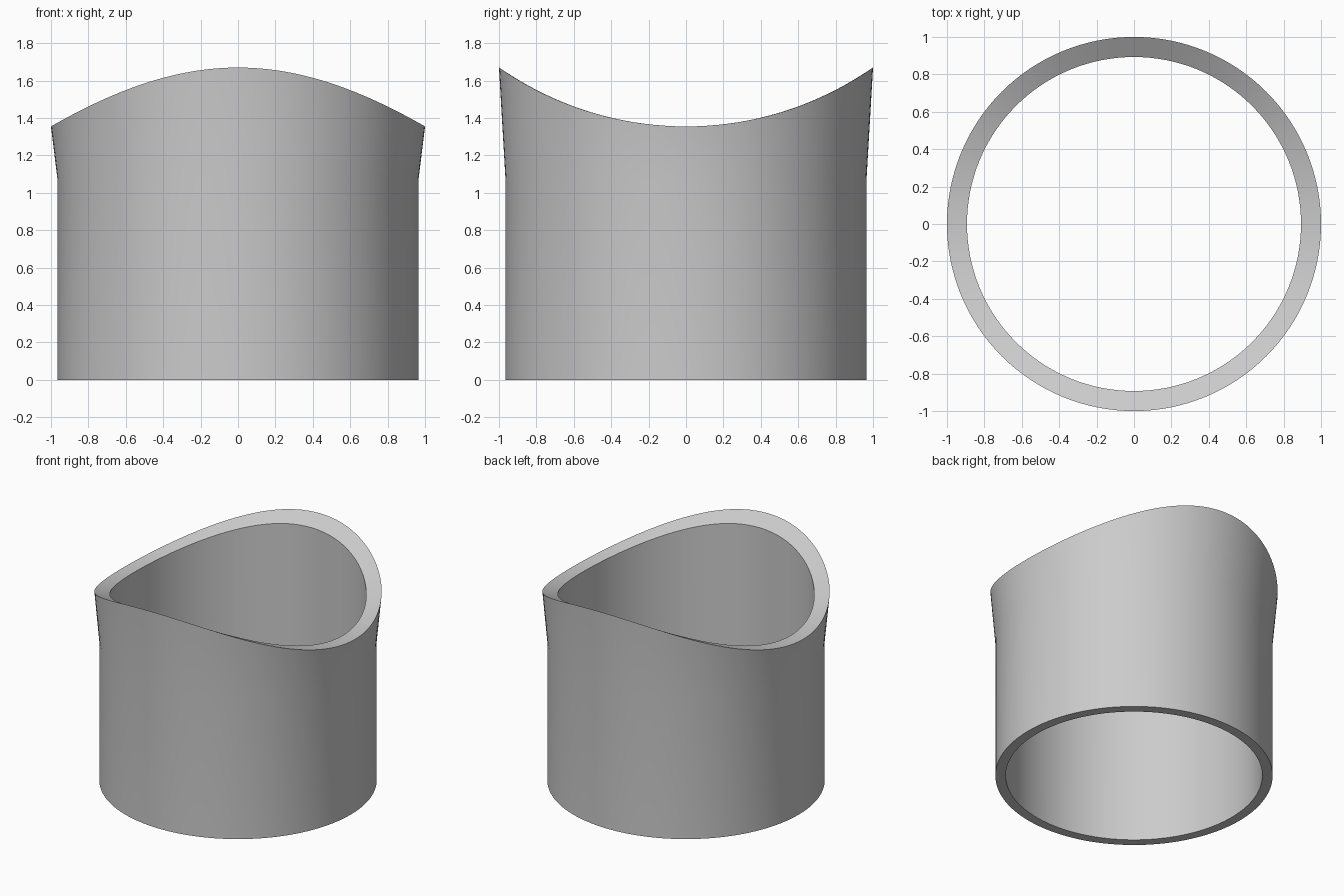
import bpy
import bmesh
import math

SEGMENTS = 128
OUTER, FLARE, INNER = 0.965, 1.0, 0.893
LOW, FLARE_START = 1.355, 1.07
SADDLE_RADIUS = 1.745

cube = bpy.data.objects.get("Cube")
if cube:
    bpy.data.objects.remove(cube, do_unlink=True)

# Plain grey material
grey = bpy.data.materials.new("light grey")
grey.use_nodes = True
colour = (0.6, 0.6, 0.6, 1)
grey.diffuse_color = colour
grey.node_tree.nodes["Principled BSDF"].inputs["Base Color"].default_value = colour


def saddle(y):
    """Height of the rim, hollowed by a cylinder lying along x."""
    return LOW + SADDLE_RADIUS - math.sqrt(SADDLE_RADIUS ** 2 - y ** 2)


def ring(bm, radius, height=None):
    """Circle of vertices, flat at a height or following the saddle."""
    verts = []
    for i in range(SEGMENTS):
        angle = math.tau * i / SEGMENTS
        x, y = radius * math.cos(angle), radius * math.sin(angle)
        verts.append(bm.verts.new((x, y, saddle(y) if height is None else height)))
    return verts


# Tube wall: outside, flared lip, saddle rim, bore and flat base
bm = bmesh.new()
rings = [
    ring(bm, OUTER, 0),
    ring(bm, OUTER, FLARE_START),
    ring(bm, FLARE),
    ring(bm, INNER),
    ring(bm, INNER, 0),
]
for a, b in zip(rings, rings[1:] + rings[:1]):
    for i in range(SEGMENTS):
        j = (i + 1) % SEGMENTS
        bm.faces.new((a[i], a[j], b[j], b[i]))
bmesh.ops.recalc_face_normals(bm, faces=bm.faces)

mesh = bpy.data.meshes.new("saddle_tube")
bm.to_mesh(mesh)
bm.free()
mesh.materials.append(grey)
tube = bpy.data.objects.new("saddle_tube", mesh)
bpy.context.collection.objects.link(tube)

# Smooth walls with crisp rim edges
bpy.ops.object.select_all(action='DESELECT')
tube.select_set(True)
bpy.context.view_layer.objects.active = tube
bpy.ops.object.shade_smooth_by_angle(angle=math.radians(30))
